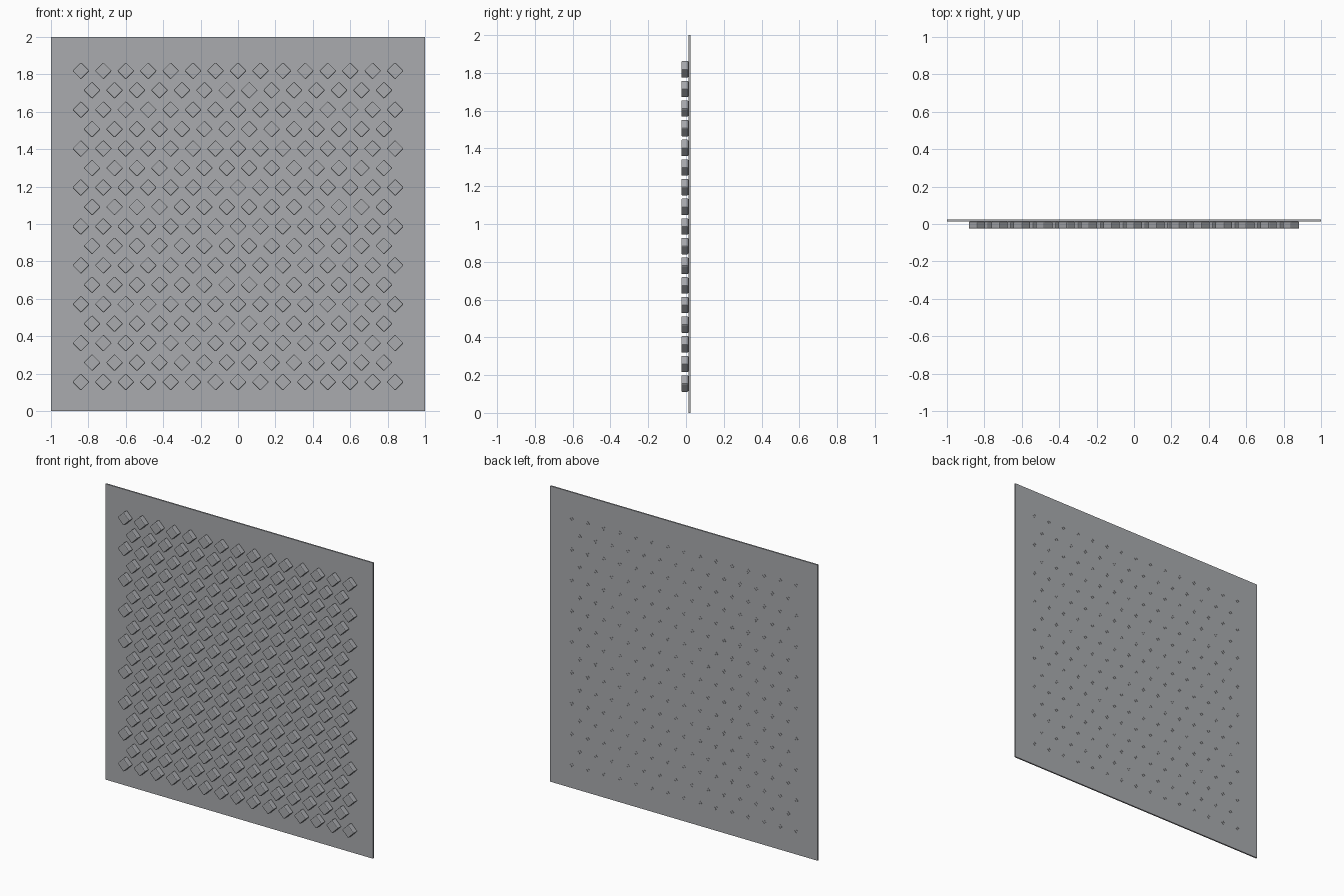
import bpy, bmesh, math
from mathutils import Matrix, Vector

cube = bpy.data.objects.get("Cube")
if cube:
    bpy.data.objects.remove(cube, do_unlink=True)

grey = bpy.data.materials.new("mid_grey")
grey.use_nodes = True
colour = (0.40, 0.41, 0.43, 1)
grey.diffuse_color = colour
grey.node_tree.nodes["Principled BSDF"].inputs["Base Color"].default_value = colour

PANEL_FRONT, PANEL_BACK, STUD_FRONT = 0.013, 0.023, -0.025
TURN = Matrix.Rotation(math.radians(45), 4, 'Y')


def finish(bm, name):
    mesh = bpy.data.meshes.new(name)
    bm.to_mesh(mesh)
    bm.free()
    mesh.materials.append(grey)
    obj = bpy.data.objects.new(name, mesh)
    bpy.context.collection.objects.link(obj)
    return obj


def add_box(bm, centre, size, turn=Matrix(), offset=(0, 0, 0)):
    place = Matrix.Translation(centre) @ turn @ Matrix.Translation(offset)
    bmesh.ops.create_cube(bm, size=1, matrix=place @ Matrix.Diagonal((*size, 1)))


# Staggered grid of stud centres
centres = []
for row in range(17):
    count = 15 - row % 2
    for col in range(count):
        centres.append(((col - (count - 1) / 2) * 0.12, 0.155 + row * 0.104))

# Thin square backing panel
bm = bmesh.new()
add_box(bm, (0, (PANEL_FRONT + PANEL_BACK) / 2, 1), (2, PANEL_BACK - PANEL_FRONT, 2))
finish(bm, "panel")

# Diamond studs with softened edges
bm = bmesh.new()
depth = PANEL_FRONT - STUD_FRONT
for x, z in centres:
    add_box(bm, (x, (PANEL_FRONT + STUD_FRONT) / 2, z), (0.064, depth, 0.064), TURN)
studs = finish(bm, "diamond_studs")
bevel = studs.modifiers.new("soft_edges", 'BEVEL')
bevel.width = 0.005
bevel.segments = 2

# Pairs of small pins passing through to the back
bm = bmesh.new()
for x, z in centres:
    for side in (-1, 1):
        add_box(bm, (x, 0.0175, z), (0.007, 0.015, 0.018), TURN, (side * 0.008, 0, 0))
finish(bm, "stud_pins")
